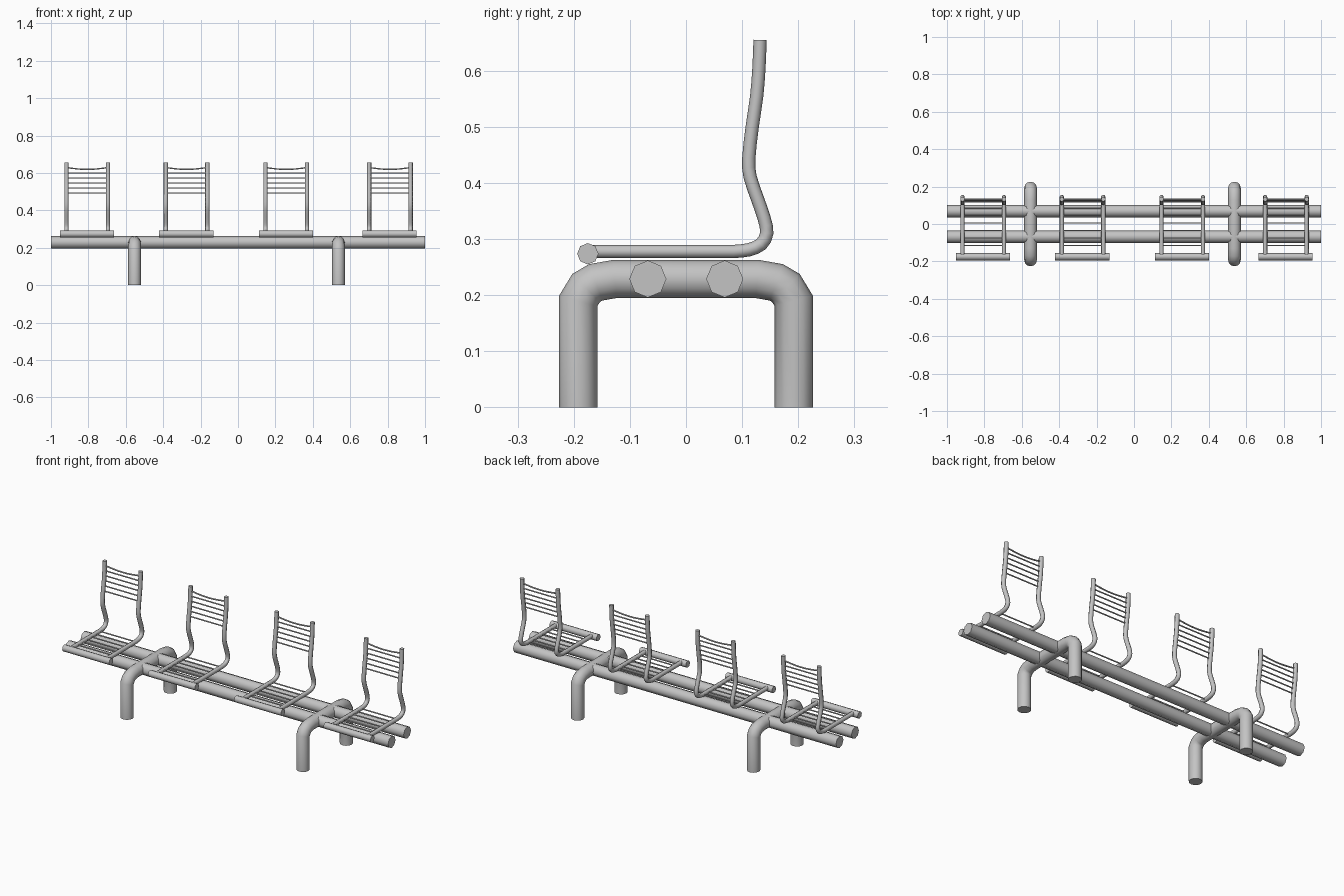
import bpy
import bmesh
import math
from mathutils import Vector

if "Cube" in bpy.data.objects:
    bpy.data.objects.remove(bpy.data.objects["Cube"])

steel = bpy.data.materials.new("grey_steel")
steel.use_nodes = True
steel.diffuse_color = (0.55, 0.55, 0.55, 1)
steel.node_tree.nodes["Principled BSDF"].inputs["Base Color"].default_value = (0.55, 0.55, 0.55, 1)


def tube(name, path, radius, sides=8):
    """Sweep a mitred polygon along a planar path and cap both ends."""
    pts = [Vector(p) for p in path]
    across_x = all(abs(p.x - pts[0].x) < 1e-6 for p in pts)
    side = Vector((1, 0, 0)) if across_x else Vector((0, 1, 0))
    bm = bmesh.new()
    rings = []
    for i, p in enumerate(pts):
        before = (p - pts[i - 1]).normalized() if i else (pts[1] - p).normalized()
        after = (pts[i + 1] - p).normalized() if i < len(pts) - 1 else before
        tangent = (before + after).normalized()
        up = side.cross(tangent) / max(tangent.dot(before), 0.5)
        ring = []
        for k in range(sides):
            a = math.tau * k / sides
            ring.append(bm.verts.new(p + radius * (side * math.cos(a) + up * math.sin(a))))
        rings.append(ring)
    for a, b in zip(rings, rings[1:]):
        for k in range(sides):
            n = (k + 1) % sides
            bm.faces.new((a[k], a[n], b[n], b[k]))
    bm.faces.new(rings[0][::-1])
    bm.faces.new(rings[-1])
    bmesh.ops.recalc_face_normals(bm, faces=bm.faces)
    mesh = bpy.data.meshes.new(name)
    bm.to_mesh(mesh)
    bm.free()
    mesh.materials.append(steel)
    obj = bpy.data.objects.new(name, mesh)
    bpy.context.collection.objects.link(obj)
    bpy.ops.object.select_all(action="DESELECT")
    obj.select_set(True)
    bpy.context.view_layer.objects.active = obj
    bpy.ops.object.shade_smooth_by_angle(angle=math.radians(50))
    return obj


def smooth_path(points, steps=4):
    """Catmull-Rom interpolation of (y, z) points."""
    v = [Vector(p) for p in points]
    v = [2 * v[0] - v[1]] + v + [2 * v[-1] - v[-2]]
    out = []
    for a, b, c, d in zip(v, v[1:], v[2:], v[3:]):
        for s in range(steps):
            t = s / steps
            out.append(0.5 * (2 * b + (c - a) * t + (2 * a - 5 * b + 4 * c - d) * t ** 2
                              + (3 * b - a - 3 * c + d) * t ** 3))
    return out + [v[-2]]


# Long rails
for label, y in (("front", -0.068), ("back", 0.069)):
    tube(label + "_rail", [(-1, y, 0.229), (1, y, 0.229)], 0.033)

# Bent leg frames
half = [(-0.192, 0), (-0.192, 0.19), (-0.178, 0.213), (-0.161, 0.223), (-0.127, 0.229)]
arch = half + [(-y, z) for y, z in reversed(half)]
for label, x in (("right", -0.553), ("left", 0.537)):
    tube(label + "_leg_frame", [(x, y, z) for y, z in arch], 0.034, 12)

# Seat frame side profile
bend = [(0.085, 0.278), (0.112, 0.281), (0.134, 0.291), (0.144, 0.311), (0.139, 0.338),
        (0.127, 0.373), (0.114, 0.412), (0.112, 0.445), (0.118, 0.5), (0.126, 0.555),
        (0.13, 0.605), (0.132, 0.655)]
profile = [Vector((-0.17, 0.278))] + smooth_path(bend, 2)


def back_y(z):
    """Depth of the backrest at height z."""
    upper = [p for p in profile if p.y > 0.44]
    return min(upper, key=lambda p: abs(p.y - z)).x


# Four seats
for n, x in enumerate((-0.808, -0.277, 0.256, 0.81), 1):
    seat = f"seat_{n}_"
    tube(seat + "front_bar", [(x - 0.145, -0.175, 0.274), (x + 0.145, -0.175, 0.274)], 0.019)
    left, right = x + 0.113, x - 0.109
    for label, sx in (("right", right), ("left", left)):
        tube(seat + label + "_tube", [(sx, y, z) for y, z in profile], 0.0118)
    # Seat rods
    for k in range(6):
        y = -0.115 + 0.04 * k
        tube(f"{seat}base_rod_{k + 1}", [(right, y, 0.278), (left, y, 0.278)], 0.0035, 6)
    # Backrest rods, the top one sagging
    for k in range(5):
        z = 0.492 + 0.027 * k
        y = back_y(z)
        tube(f"{seat}back_rod_{k + 1}", [(right, y, z), (left, y, z)], 0.0035, 6)
    sag = []
    for k in range(9):
        t = k / 8
        sag.append((right + (left - right) * t, back_y(0.625), 0.629 - 0.01 * math.sin(math.pi * t)))
    tube(seat + "top_rod", sag, 0.004, 6)
